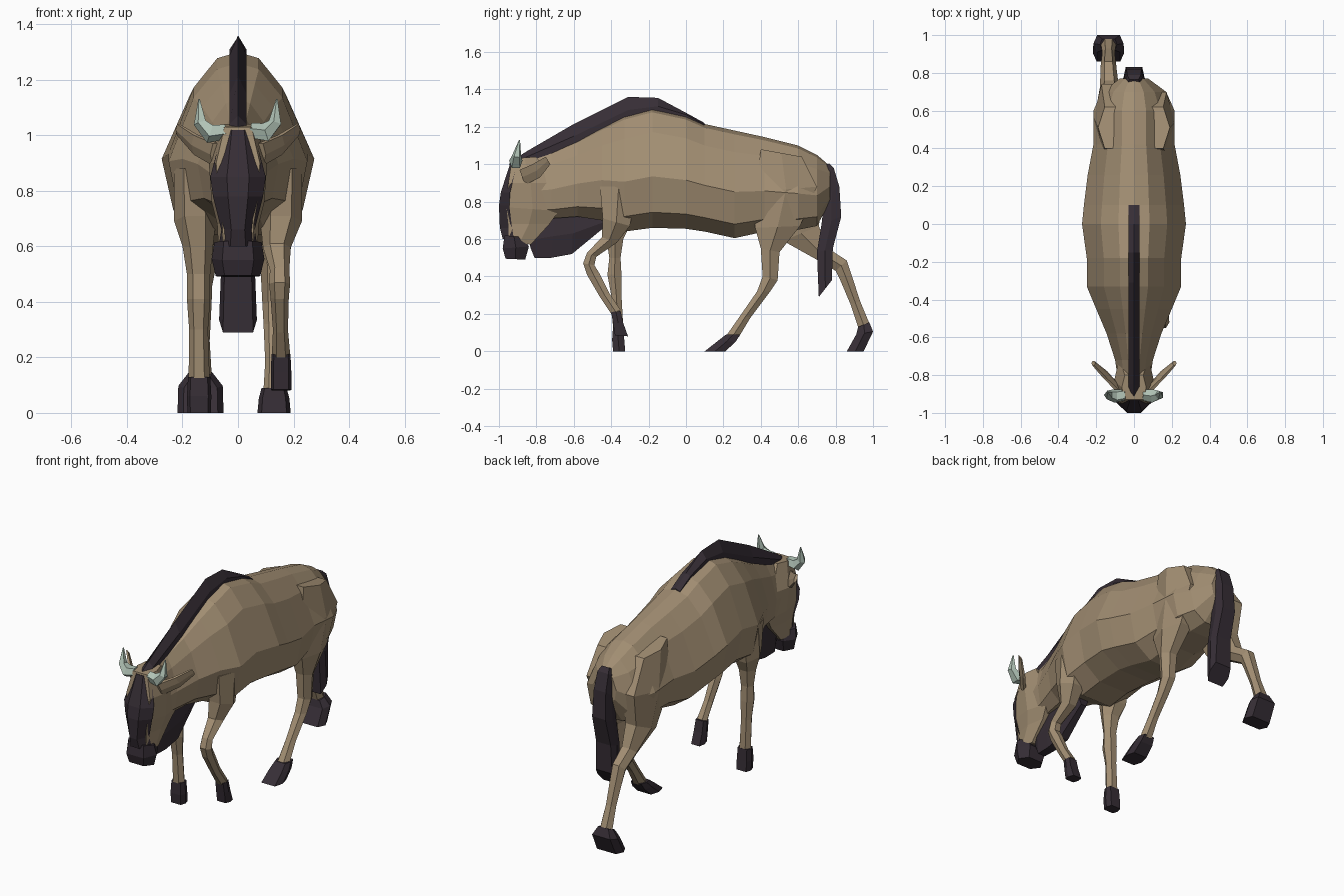
import bpy, bmesh, math
from mathutils import Vector


def material(name, rgb):
    m = bpy.data.materials.new(name)
    m.diffuse_color = (*rgb, 1)
    return m


TAN = material("tan_hide", (0.36, 0.27, 0.17))
DARK = material("dark_hair", (0.037, 0.027, 0.036))
HORN = material("pale_horn", (0.45, 0.56, 0.48))


def loft(name, rings, mat):
    """Skin a list of equal-sized point rings and cap both ends."""
    bm = bmesh.new()
    vs = [[bm.verts.new(p) for p in r] for r in rings]
    n = len(vs[0])
    for a, b in zip(vs, vs[1:]):
        for i in range(n):
            j = (i + 1) % n
            bm.faces.new((a[i], a[j], b[j], b[i]))
    bm.faces.new(vs[0])
    bm.faces.new(vs[-1])
    bmesh.ops.recalc_face_normals(bm, faces=bm.faces)
    me = bpy.data.meshes.new(name)
    bm.to_mesh(me)
    bm.free()
    me.materials.append(mat)
    ob = bpy.data.objects.new(name, me)
    bpy.context.collection.objects.link(ob)
    return ob


def limb(name, rows, mat, side=1, flat=0.5):
    """Rows: front y, front z, back y, back z, centre x, half width."""
    rings = []
    for ay, az, by, bz, x, h in rows:
        x *= side
        my, mz = (ay + by) / 2, (az + bz) / 2
        rings.append([(x - h * flat, ay, az), (x + h * flat, ay, az), (x + h, my, mz),
                      (x + h * flat, by, bz), (x - h * flat, by, bz), (x - h, my, mz)])
    return loft(name, rings, mat)


def tube(name, path, mat, sides=5):
    """Rows: x, y, z, radius."""
    pts = [Vector(p[:3]) for p in path]
    rings = []
    for i, p in enumerate(pts):
        d = (pts[min(i + 1, len(pts) - 1)] - pts[max(i - 1, 0)]).normalized()
        u = d.cross(Vector((0, 1, 0))).normalized()
        w = d.cross(u)
        rings.append([p + path[i][3] * (u * math.cos(k * math.tau / sides) + w * math.sin(k * math.tau / sides))
                      for k in range(sides)])
    return loft(name, rings, mat)


# Body and neck: y, bottom z, top z, half width
half = [(0.3, 0.965), (0.64, 0.8), (1, 0.43), (0.85, 0.13), (0.4, 0)]
section = [(0, 1)] + half + [(-u, v) for u, v in reversed(half)]
body = [(-0.86, 0.72, 1.03, 0.08), (-0.72, 0.71, 1.07, 0.10), (-0.58, 0.72, 1.13, 0.145),
        (-0.45, 0.70, 1.20, 0.20), (-0.33, 0.64, 1.26, 0.25), (-0.18, 0.66, 1.30, 0.25),
        (0.0, 0.655, 1.26, 0.275), (0.1, 0.64, 1.215, 0.265), (0.26, 0.605, 1.18, 0.245),
        (0.42, 0.64, 1.145, 0.215), (0.6, 0.65, 1.10, 0.215), (0.7, 0.67, 1.05, 0.17),
        (0.77, 0.80, 0.99, 0.075)]
loft("body", [[(u * w, y, lo + v * (hi - lo)) for u, v in section] for y, lo, hi, w in body], TAN)

# Mane ridge: y, base z, shoulder z, crest z
mane = [(-0.93, 0.97, 1.0, 1.02), (-0.85, 1.0, 1.04, 1.07), (-0.6, 1.08, 1.15, 1.215),
        (-0.31, 1.22, 1.29, 1.36), (-0.15, 1.26, 1.31, 1.355), (0.0, 1.22, 1.265, 1.275),
        (0.1, 1.19, 1.21, 1.22)]
loft("mane", [[(-.03, y, b), (-.03, y, s), (0, y, t), (.03, y, s), (.03, y, b)] for y, b, s, t in mane], DARK)

# Head, dark face blaze, muzzle
limb("head", [(-0.93, 1.03, -0.80, 1.04, 0, .065), (-0.95, 0.90, -0.71, 0.90, 0, .105),
              (-0.96, 0.77, -0.68, 0.75, 0, .095), (-0.95, 0.68, -0.73, 0.68, 0, .075),
              (-0.95, 0.59, -0.83, 0.57, 0, .07)], TAN, flat=0.75)
blaze = [(1.02, -0.935, -0.90, .055), (0.85, -0.99, -0.94, .10), (0.78, -1.0, -0.945, .09),
         (0.66, -0.995, -0.93, .06), (0.60, -0.98, -0.92, .07)]
loft("face_blaze", [[(-w, b, z), (-w * .4, f, z), (w * .4, f, z), (w, b, z)] for z, f, b, w in blaze], DARK)
limb("muzzle", [(-0.97, 0.62, -0.87, 0.61, 0, .085), (-0.98, 0.55, -0.84, 0.56, 0, .095),
                (-0.965, 0.495, -0.86, 0.49, 0, .08)], DARK, flat=0.6)

# Beard: flat tuft under the throat
limb("beard", [(-0.85, 0.63, -0.83, 0.55, 0, .03), (-0.79, 0.70, -0.81, 0.50, 0, .04),
               (-0.70, 0.73, -0.72, 0.50, 0, .045), (-0.60, 0.74, -0.61, 0.52, 0, .045),
               (-0.44, 0.72, -0.44, 0.66, 0, .03)], DARK, flat=0.6)

# Ears and horns
for side, tag in ((1, "right"), (-1, "left")):
    limb("ear_" + tag, [(-0.89, 0.97, -0.86, 0.89, .08, .02), (-0.82, 1.0, -0.78, 0.93, .15, .018),
                        (-0.75, 1.04, -0.725, 1.0, .215, .01)], TAN, side)
    tube("horn_" + tag, [(side * x, y, z, r) for x, y, z, r in
                         [(.045, -.905, 1.015, .03), (.10, -.91, 1.008, .037),
                          (.135, -.905, 1.045, .025), (.14, -.89, 1.13, .003)]], HORN)

# Tail
limb("tail", [(0.74, 0.99, 0.765, 1.005, 0, .03), (0.73, 0.94, 0.79, 0.98, 0, .045),
              (0.74, 0.82, 0.82, 0.88, 0, .05), (0.725, 0.68, 0.83, 0.72, 0, .055),
              (0.70, 0.53, 0.785, 0.55, 0, .06), (0.71, 0.29, 0.78, 0.38, 0, .068)], DARK, flat=0.8)

# Raised front leg
limb("front_leg_right", [(-0.46, 0.88, -0.26, 0.88, .16, .07), (-0.445, 0.71, -0.30, 0.67, .155, .075),
                         (-0.45, 0.61, -0.37, 0.58, .14, .05), (-0.53, 0.525, -0.48, 0.505, .15, .035),
                         (-0.55, 0.47, -0.49, 0.46, .15, .038), (-0.53, 0.41, -0.465, 0.42, .15, .033),
                         (-0.46, 0.29, -0.41, 0.31, .153, .027), (-0.40, 0.20, -0.35, 0.22, .155, .033)], TAN)
limb("front_hoof_right", [(-0.40, 0.21, -0.35, 0.215, .155, .034), (-0.39, 0.15, -0.335, 0.15, .155, .037),
                          (-0.38, 0.085, -0.31, 0.08, .155, .037)], DARK, flat=0.75)

# Standing front leg
limb("front_leg_left", [(-0.46, 0.88, -0.26, 0.88, .16, .07), (-0.445, 0.71, -0.30, 0.67, .155, .075),
                        (-0.425, 0.60, -0.335, 0.60, .145, .055), (-0.41, 0.50, -0.35, 0.50, .142, .042),
                        (-0.42, 0.41, -0.345, 0.41, .142, .042), (-0.40, 0.30, -0.345, 0.30, .142, .034),
                        (-0.39, 0.12, -0.335, 0.12, .14, .038)], TAN, -1)
limb("front_hoof_left", [(-0.39, 0.13, -0.335, 0.13, .14, .04), (-0.395, 0.06, -0.33, 0.06, .14, .044),
                         (-0.39, 0, -0.325, 0, .14, .042)], DARK, -1, flat=0.75)

# Forward hind leg
limb("hind_leg_right", [(0.40, 1.08, 0.62, 1.04, .12, .07), (0.37, 0.85, 0.70, 0.88, .13, .085),
                        (0.37, 0.66, 0.61, 0.67, .13, .075), (0.40, 0.55, 0.50, 0.53, .13, .05),
                        (0.41, 0.40, 0.49, 0.38, .13, .042), (0.38, 0.32, 0.45, 0.32, .13, .038),
                        (0.29, 0.19, 0.345, 0.18, .13, .032), (0.22, 0.09, 0.285, 0.08, .13, .038)], TAN)
limb("hind_hoof_right", [(0.215, 0.09, 0.29, 0.09, .13, .045), (0.17, 0.055, 0.265, 0.05, .13, .055),
                         (0.10, 0, 0.21, 0, .13, .06)], DARK, flat=0.75)

# Trailing hind leg
limb("hind_leg_left", [(0.40, 1.08, 0.62, 1.04, .12, .07), (0.39, 0.82, 0.74, 0.86, .13, .085),
                       (0.52, 0.59, 0.71, 0.67, .13, .07), (0.69, 0.495, 0.76, 0.55, .13, .05),
                       (0.80, 0.43, 0.86, 0.485, .135, .042), (0.825, 0.38, 0.885, 0.41, .135, .04),
                       (0.88, 0.25, 0.93, 0.27, .135, .033), (0.92, 0.13, 0.98, 0.15, .135, .04)], TAN, -1)
limb("hind_hoof_left", [(0.92, 0.13, 0.98, 0.155, .135, .045), (0.91, 0.09, 1.0, 0.105, .135, .08),
                        (0.86, 0, 0.95, 0, .135, .083)], DARK, -1, flat=0.75)
